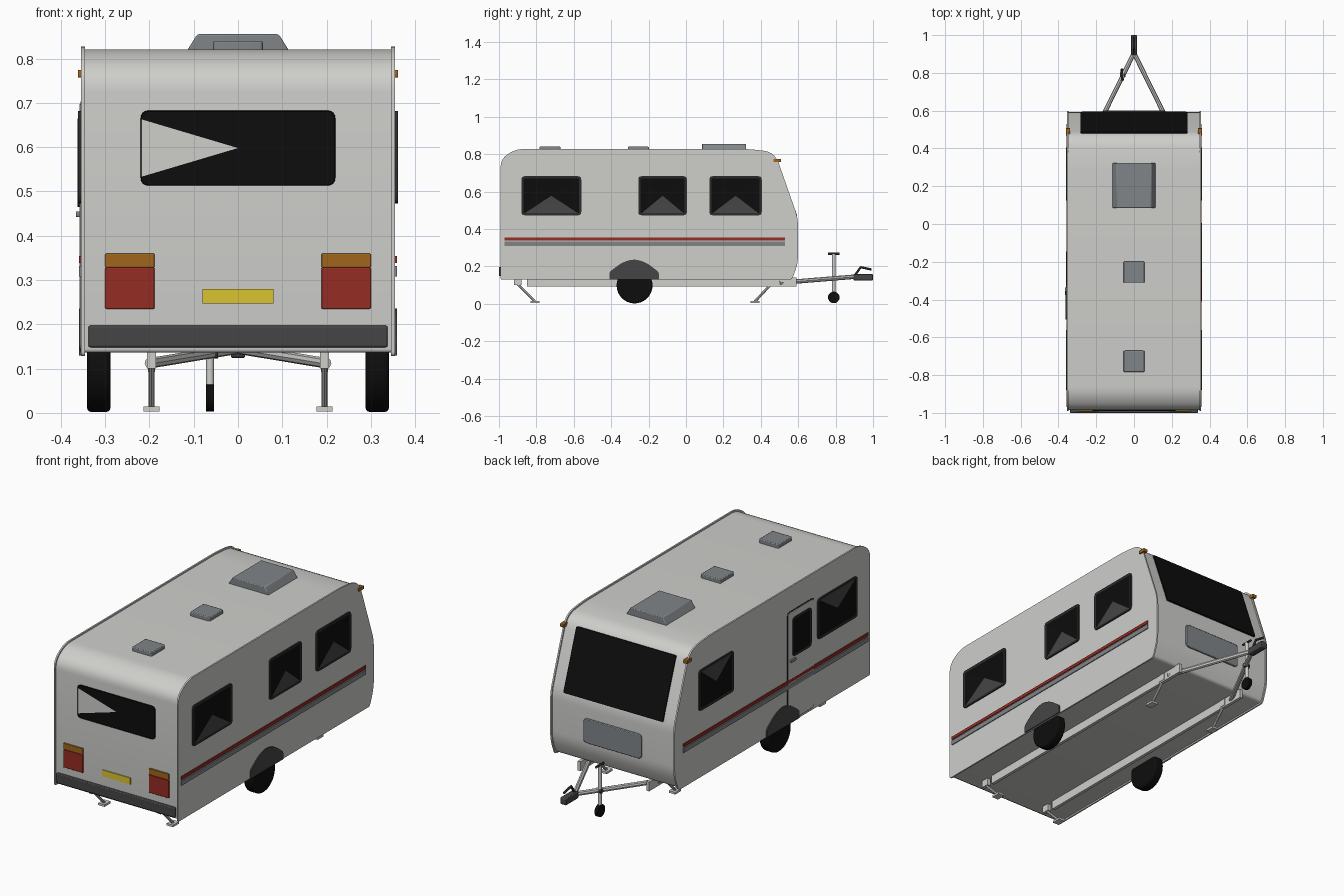
import bpy, bmesh, math
from mathutils import Vector, Matrix

if "Cube" in bpy.data.objects:
    bpy.data.objects.remove(bpy.data.objects["Cube"])


def material(name, r, g, b):
    m = bpy.data.materials.new(name)
    m.use_nodes = True
    m.diffuse_color = (r, g, b, 1)
    m.node_tree.nodes["Principled BSDF"].inputs["Base Color"].default_value = (r, g, b, 1)
    return m


WHITE = material("body white", .62, .62, .6)
GREY = material("vent grey", .22, .235, .25)
DARK = material("trim dark grey", .06, .06, .06)
FRAME = material("window frame", .025, .025, .025)
BLACK = material("black", .004, .004, .004)
RED = material("lamp red", .3, .025, .016)
ORANGE = material("lamp orange", .35, .13, .012)
YELLOW = material("plate yellow", .7, .55, .03)


def finish(name, bm, mats):
    bmesh.ops.recalc_face_normals(bm, faces=bm.faces)
    me = bpy.data.meshes.new(name)
    bm.to_mesh(me)
    bm.free()
    for m in mats:
        me.materials.append(m)
    me.shade_smooth()
    me.set_sharp_from_angle(angle=math.radians(32))
    ob = bpy.data.objects.new(name, me)
    bpy.context.collection.objects.link(ob)
    return ob


def rounded(pts, radii, seg=4):
    """Round each polygon corner by its radius."""
    if not isinstance(radii, (list, tuple)):
        radii = [radii] * len(pts)
    out = []
    for i, r in enumerate(radii):
        p, a, b = Vector(pts[i]), Vector(pts[i - 1]), Vector(pts[(i + 1) % len(pts)])
        if r == 0:
            out.append(p)
            continue
        s, e = p + (a - p).normalized() * r, p + (b - p).normalized() * r
        for k in range(seg + 1):
            t = k / seg
            out.append(s * (1 - t) ** 2 + p * 2 * t * (1 - t) + e * t * t)
    return out


def rect(u0, u1, v0, v1, r=0):
    return rounded([(u0, v0), (u1, v0), (u1, v1), (u0, v1)], r)


PLACE = {"x": lambda u, v, w: (w, u, v), "y": lambda u, v, w: (u, w, v), "z": lambda u, v, w: (u, v, w)}


def prism_mesh(pts, axis, lo, hi):
    bm = bmesh.new()
    f = PLACE[axis]
    rings = [[bm.verts.new(f(p[0], p[1], w)) for p in pts] for w in (lo, hi)]
    bm.faces.new(rings[0])
    outer = bm.faces.new(rings[1])
    n = len(pts)
    for i in range(n):
        j = (i + 1) % n
        bm.faces.new((rings[0][i], rings[0][j], rings[1][j], rings[1][i]))
    bmesh.ops.recalc_face_normals(bm, faces=bm.faces)
    return bm, outer


def prism(name, pts, axis, lo, hi, mat, bevel=0):
    bm, _ = prism_mesh(pts, axis, lo, hi)
    ob = finish(name, bm, [mat])
    if bevel:
        mod = ob.modifiers.new("edge", "BEVEL")
        mod.width, mod.segments = bevel, 2
    return ob


def window(name, pts, axis, lo, hi, rim, pane_dir, pane_mat, frame_mat=FRAME):
    """Framed glass with one pane facet picked out by direction."""
    bm, outer = prism_mesh(pts, axis, lo, hi)
    bmesh.ops.inset_individual(bm, faces=[outer], thickness=rim, depth=-.002)
    outer.material_index = 1
    if pane_dir:
        mid = outer.calc_center_median()
        panes = bmesh.ops.poke(bm, faces=[outer])["faces"]
        for f in panes:
            f.material_index = 1
        best = max(panes, key=lambda f: f.calc_area() * (1 if (f.calc_center_median() - mid).dot(Vector(pane_dir)) > .02 else 0))
        best.material_index = 2
    return finish(name, bm, [frame_mat, BLACK, pane_mat])


def rod(name, a, b, r, mat, sides=10):
    a, b = Vector(a), Vector(b)
    d = b - a
    bm = bmesh.new()
    bmesh.ops.create_cone(bm, cap_ends=True, segments=sides, radius1=r, radius2=r, depth=d.length)
    turn = d.to_track_quat("Z", "Y").to_matrix().to_4x4()
    bm.transform(Matrix.Translation((a + b) / 2) @ turn)
    return finish(name, bm, [mat])


# Body shell, with side panels standing slightly proud
profile = rounded([(-.985, .136), (.56, .136), (.592, .22), (.592, .46), (.47, .803), (.34, .82), (-.91, .82), (-.985, .765)],
                  [.01, .015, .04, .04, .06, .06, .05, .04], 5)
prism("body_shell", profile, "x", -.35, .35, WHITE)
panel = [((p[0] + .2) * 1.008 - .2, (p[1] - .478) * 1.022 + .478) for p in profile]

windows = {1: [(-.88, -.56), (-.255, .005), (.125, .405)], -1: [(-.88, -.56), (.125, .405)]}
arch = rounded([(-.41, .13), (-.145, .13), (-.145, .17), (-.215, .222), (-.277, .24), (-.34, .222), (-.41, .17)],
               [0, 0, .015, .03, .03, .03, .015])

for s, side in ((1, "left"), (-1, "right")):
    prism("side_panel_" + side, panel, "x", s * .346, s * .354, WHITE)
    for i, (a, b) in enumerate(windows[s]):
        window(f"side_window_{side}_{i + 1}", rect(a, b, .473, .682, .018), "x", s * .352, s * .361, .012, (0, 0, -s), DARK)
    prism("red_stripe_" + side, rect(-.97, .53, .338, .354), "x", s * .352, s * .3585, RED)
    prism("grey_stripe_" + side, rect(-.97, .53, .308, .332), "x", s * .352, s * .3585, GREY)
    prism("wheel_arch_" + side, arch, "x", s * .352, s * .3595, DARK)
    prism("marker_lamp_" + side, rect(.468, .508, .757, .774, .004), "x", s * .34, s * .361, ORANGE)

    # Wheels with rounded shoulders
    wheel = rod("wheel_" + side, (s * .288, -.275, .098), (s * .341, -.275, .098), .096, BLACK, 40)
    mod = wheel.modifiers.new("shoulder", "BEVEL")
    mod.width, mod.segments = .01, 3

    # Chassis rails, drawbar arms and corner steadies
    prism("chassis_rail_" + side, rect(-.85, .59, .092, .14), "x", s * .187, s * .203, WHITE)
    rod("drawbar_arm_" + side, (s * .2, .5, .112), (0, .905, .145), .012, WHITE, 8)
    for end, top, foot in (("rear", -.9, -.808), ("front", .455, .368)):
        rod(f"steady_leg_{end}_{side}", (s * .195, top, .105), (s * .195, foot, .012), .007, WHITE, 8)
        prism(f"steady_foot_{end}_{side}", rect(s * .177, s * .213, foot - .024, foot + .024), "z", .003, .014, WHITE)
        prism(f"steady_mount_{end}_{side}", rect(top - .02, top + .02, .1, .138), "x", s * .185, s * .205, WHITE)

    # Tail lamps
    prism("red_tail_lamp_" + side, rect(s * .188, s * .3, .235, .328, .004), "y", -.98, -.992, RED, .002)
    prism("orange_tail_lamp_" + side, rect(s * .188, s * .3, .328, .36, .004), "y", -.98, -.992, ORANGE, .002)

# Entrance door with outline, window and handle
prism("door_gap", rect(-.533, -.317, .138, .703, .016), "x", -.352, -.3555, FRAME)
prism("door", rect(-.528, -.322, .143, .698, .014), "x", -.352, -.3575, WHITE)
window("door_window", rect(-.505, -.355, .465, .665, .018), "x", -.352, -.362, .01, None, DARK)
prism("door_handle", rect(-.375, -.335, .442, .455, .004), "x", -.355, -.366, GREY)

# Tail panel: window, number plate, bumper
window("tail_window", rect(-.22, .22, .513, .683, .02), "y", -.98, -.99, .002, (-1, 0, 0), WHITE, BLACK)
prism("number_plate", rect(-.08, .08, .247, .28), "y", -.98, -.99, YELLOW)
prism("bumper", rect(-.338, .338, .148, .197, .006), "y", -.975, -1, DARK, .004)

# Sloping window and locker hatch at the drawbar end
screen = prism("sloping_window", rect(-.283, .283, -.16, .16, .008), "y", -.004, .006, BLACK)
screen.location = (0, .535, .62)
screen.rotation_euler.x = math.atan2(.122, .343)
prism("locker_hatch", rect(-.165, .165, .25, .375, .02), "y", .585, .6, GREY, .003)

# Roof vents
prism("large_roof_vent", [(-.117, .815), (.117, .815), (.092, .855), (-.092, .855)], "y", .085, .322, GREY, .004)
for i, y in enumerate((-.255, -.727)):
    prism(f"small_roof_vent_{i + 1}", rect(-.056, .056, y - .056, y + .056, .008), "z", .812, .84, GREY, .004)

# Coupling head and lever
prism("coupling_head", rect(.895, 1, .124, .16, .008), "x", -.016, .016, DARK, .004)
rod("coupling_lever_arm", (0, .905, .155), (0, .935, .197), .006, DARK)
rod("coupling_lever_grip", (0, .932, .196), (0, .992, .183), .006, DARK)

# Jockey wheel
rod("jockey_post", (-.063, .79, .05), (-.063, .79, .265), .009, WHITE, 12)
rod("jockey_handle", (-.063, .76, .267), (-.063, .822, .267), .006, DARK)
rod("jockey_wheel", (-.072, .79, .034), (-.054, .79, .034), .031, BLACK, 20)
rod("jockey_clamp", (-.075, .79, .135), (-.045, .79, .135), .012, DARK)
